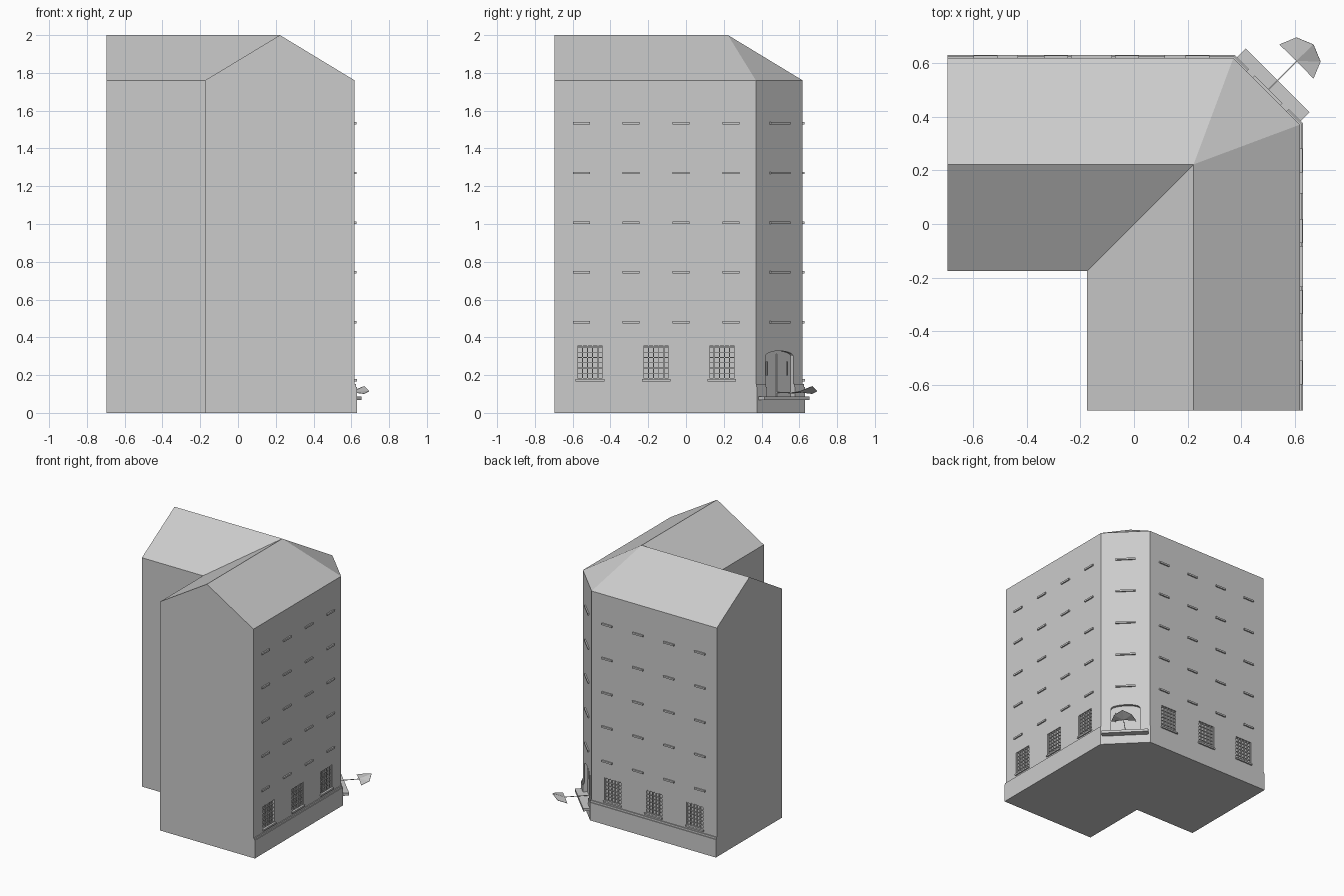
import bpy, math
from mathutils import Vector

if "Cube" in bpy.data.objects:
    bpy.data.objects.remove(bpy.data.objects["Cube"])

stone = bpy.data.materials.new("plain_stone_grey")
stone.diffuse_color = (0.6, 0.6, 0.6, 1)
stone.use_nodes = True
stone.node_tree.nodes["Principled BSDF"].inputs["Base Color"].default_value = stone.diffuse_color

# Wall frames: origin, direction along the wall, outward direction
S = math.sqrt(0.5)
RIGHT = (Vector((0.618, 0, 0)), Vector((0, 1, 0)), Vector((1, 0, 0)))
BACK = (Vector((0, 0.618, 0)), Vector((1, 0, 0)), Vector((0, 1, 0)))
CORNER = (Vector((0.494, 0.494, 0)), Vector((-S, S, 0)), Vector((S, S, 0)))


def mesh_object(name, verts, faces):
    me = bpy.data.meshes.new(name)
    me.from_pydata([tuple(v) for v in verts], [], faces)
    me.materials.append(stone)
    ob = bpy.data.objects.new(name, me)
    bpy.context.collection.objects.link(ob)
    bpy.ops.object.select_all(action='DESELECT')
    ob.select_set(True)
    bpy.context.view_layer.objects.active = ob
    bpy.ops.object.mode_set(mode='EDIT')
    bpy.ops.mesh.select_all(action='SELECT')
    bpy.ops.mesh.normals_make_consistent(inside=False)
    bpy.ops.object.mode_set(mode='OBJECT')
    return ob


def prisms(name, parts):
    """Each part is (loop_a, loop_b): two matching outlines joined to a solid."""
    verts, faces = [], []
    for a, b in parts:
        o, n = len(verts), len(a)
        verts += list(a) + list(b)
        faces += [list(range(o, o + n)), list(range(o + n, o + 2 * n))]
        faces += [[o + i, o + (i + 1) % n, o + n + (i + 1) % n, o + n + i] for i in range(n)]
    return mesh_object(name, verts, faces)


def on_wall(wall, outline, d0, d1):
    o, t, n = wall
    return tuple([o + t * u + n * d + Vector((0, 0, z)) for u, z in outline] for d in (d0, d1))


def plate(wall, u, z, w, h, d0, d1):
    return on_wall(wall, [(u - w/2, z - h/2), (u + w/2, z - h/2),
                          (u + w/2, z + h/2), (u - w/2, z + h/2)], d0, d1)


def cut(target, cutter):
    bpy.context.view_layer.objects.active = target
    m = target.modifiers.new("cut", 'BOOLEAN')
    m.operation, m.solver, m.object = 'DIFFERENCE', 'EXACT', cutter
    bpy.ops.object.modifier_apply(modifier=m.name)


# Main L-shaped building with a hipped corner and gable ends
plan = [(-.695, -.175), (-.175, -.175), (-.175, -.695), (.618, -.695),
        (.618, .37), (.37, .618), (-.695, .618)]
verts = [(x, y, 0) for x, y in plan] + [(x, y, 1.76) for x, y in plan]
verts += [(-.695, .222, 2), (.222, .222, 2), (.222, -.695, 2)]
walls = [[i, i + 1, i + 8, i + 7] for i in (0, 1, 3, 4, 5)]
gables = [[2, 3, 10, 16, 9], [6, 0, 7, 14, 13]]
roof = [[7, 8, 15, 14], [8, 9, 16, 15], [16, 10, 11, 15], [11, 12, 15], [12, 13, 14, 15]]
building = mesh_object("building", verts, walls + gables + roof + [list(range(7))])


# Plinth and moulding along the three street sides
def band(out, z0, z1):
    e, c = .618 + out, .37 + out * .41
    ring = [(e, -.695), (e, c), (c, e), (-.695, e), (-.695, .6), (.36, .6), (.6, .36), (.6, -.695)]
    return [Vector((x, y, z0)) for x, y in ring], [Vector((x, y, z1)) for x, y in ring]


plinth = prisms("plinth", [band(.012, 0, .138)])
moulding = prisms("plinth_moulding", [band(.007, .138, .153)])

# Cut the window recesses and the arched doorway
WINDOWS = (-.508, -.158, .19)
window_cutter = prisms("window_cutter", [plate(w, u, .265, .143, .18, -.018, .03)
                                         for w in (RIGHT, BACK) for u in WINDOWS])
arch = [(-.105, .087), (.105, .087)]
arch += [(.105 * math.cos(a), .3 + .028 * math.sin(a))
         for a in [math.pi * i / 10 for i in range(11)]]
door_cutter = prisms("door_cutter", [on_wall(CORNER, arch, -.02, .05)])
cut(building, window_cutter)
for part in (building, plinth, moulding):
    cut(part, door_cutter)
for c in (window_cutter, door_cutter):
    bpy.data.objects.remove(c)

# Window lattices and ground-floor sills
bars, sills = [], []
for w in (RIGHT, BACK):
    for u in WINDOWS:
        bars += [plate(w, u - .0685 + .137 * i / 5, .265, .005, .18, -.012, -.004) for i in range(6)]
        bars += [plate(w, u, .182 + .167 * j / 6, .143, .005, -.011, -.005) for j in range(7)]
        sills.append(plate(w, u, .173, .152, .012, -.01, .011))
prisms("window_lattices", bars)
prisms("window_sills", sills)

# Upper-floor ledges
ledges = []
for z in (.48, .744, 1.007, 1.27, 1.533):
    for w in (RIGHT, BACK):
        ledges += [plate(w, u, z, .09, .013, -.005, .01) for u in (-.553, -.29, -.026, .237)]
    ledges.append(plate(CORNER, 0, z, .145, .013, -.005, .01))
prisms("upper_ledges", ledges)

# Doorstep slab
prisms("doorstep", [plate(CORNER, 0, .077, .337, .02, -.005, .058)])

# Double door split and handles
prisms("door_trim", [plate(CORNER, 0, .2, .006, .226, -.022, -.016)]
       + [plate(CORNER, s * .075, .235, .006, .075, -.022, -.014) for s in (-1, 1)])

# Fan-shaped lamp on a thin bracket
prisms("lamp_bracket", [plate(CORNER, 0, .108, .004, .004, -.022, .162)])
fan = [(.605, .608, .108)]
for i in range(5):
    a = math.radians(-45 + 45 * i)
    fan.append((.605 + .09 * math.cos(a), .605 + .09 * math.sin(a), (.1, .115, .14, .115, .1)[i]))
shade = mesh_object("lamp_shade", fan, [[0, i, i + 1] for i in range(1, 5)])
m = shade.modifiers.new("thickness", 'SOLIDIFY')
m.thickness = .002
